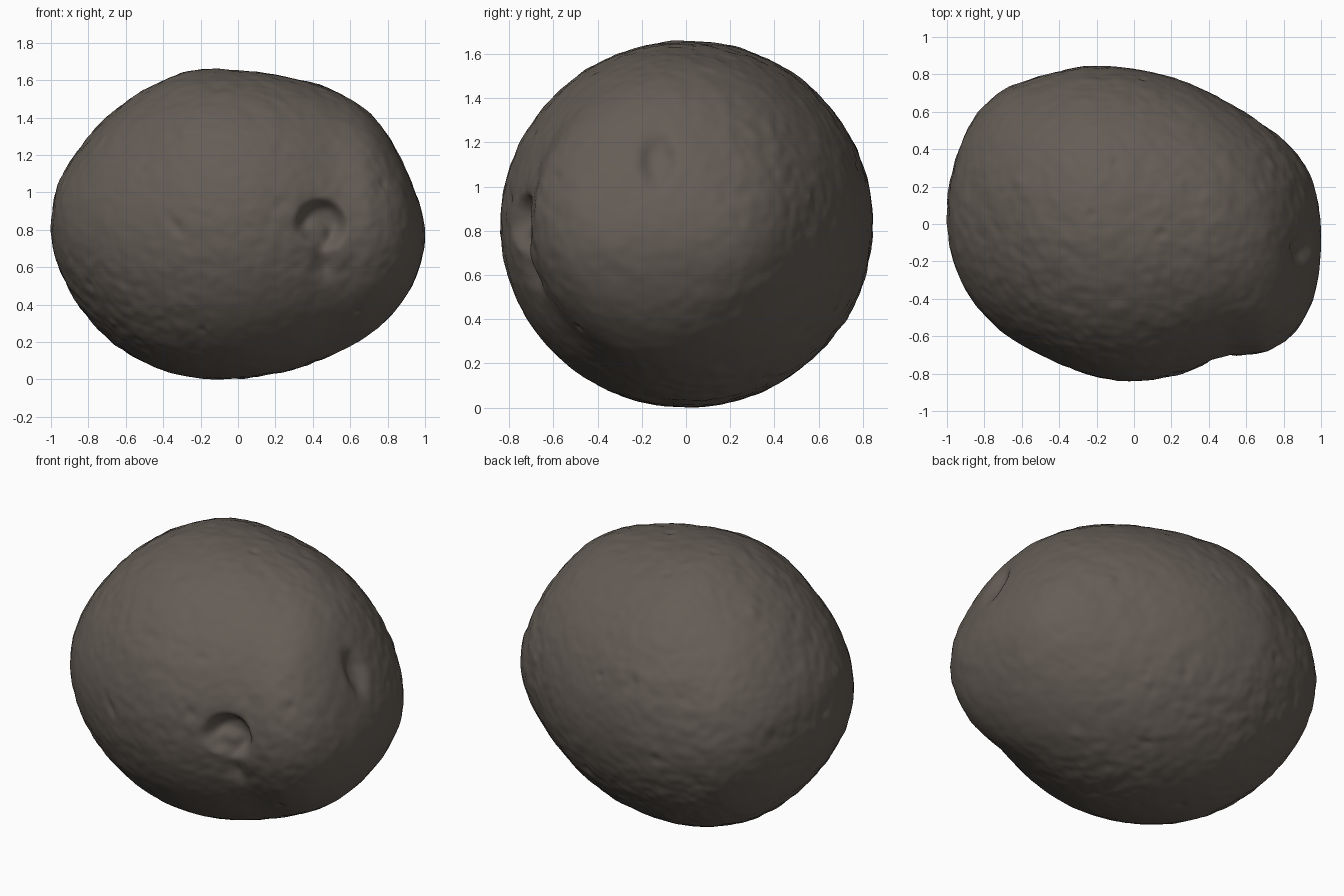
import bpy, bmesh, math, random
from mathutils import Vector, noise

if "Cube" in bpy.data.objects:
    bpy.data.objects.remove(bpy.data.objects["Cube"])

random.seed(4)

# Outline readings at 15 degree stations from the right end to the left end
TOP = [.78, .95, 1.20, 1.42, 1.55, 1.62, 1.655, 1.65, 1.55, 1.40, 1.21, 1.03, .80]
BOTTOM = [.78, .59, .40, .245, .13, .045, .005, .015, .09, .23, .42, .62, .80]
BACK = [-.08, .20, .38, .52, .65, .765, .83, .843, .79, .71, .55, .31, .05]
FRONT = [-.08, -.37, -.57, -.68, -.715, -.80, -.84, -.80, -.70, -.575, -.405, -.20, .05]


def curve(vals, t):
    """Smooth interpolation through evenly spaced outline values."""
    p = [2 * vals[0] - vals[1]] + vals + [2 * vals[-1] - vals[-2]]
    i = min(int(t), len(vals) - 2)
    f = t - i
    a, b, c, d = p[i:i + 4]
    return b + .5 * f * (c - a + f * (2 * a - 5 * b + 4 * c - d + f * (3 * (b - c) + d - a)))


def body_point(s):
    """Map a unit sphere point onto the lumpy tuber."""
    t = math.acos(max(-1, min(1, s.x))) / math.pi * 12
    r = math.hypot(s.y, s.z) or 1
    hi, lo, bk, fr = (curve(v, t) for v in (TOP, BOTTOM, BACK, FRONT))
    return Vector((s.x, (bk + fr) / 2 + (bk - fr) / 2 * s.y / r,
                   (hi + lo) / 2 + (hi - lo) / 2 * s.z / r))


def spot(u, v, ru, rv, power=2):
    """Rounded falloff; a higher power gives a steeper rim."""
    return math.exp(-((u / ru) ** 2 + (v / rv) ** 2) ** (power / 2))


# Small random nicks in the skin
nicks = []
for _ in range(45):
    d = Vector((random.gauss(0, 1), random.gauss(0, 1), random.gauss(0, 1))).normalized()
    nicks.append((body_point(d), random.uniform(.018, .035), random.uniform(-.012, .008)))

bm = bmesh.new()
bmesh.ops.create_icosphere(bm, subdivisions=7, radius=1)
for v in bm.verts:
    s = v.co.copy()
    p = body_point(s)
    out = Vector((s.x, s.y, s.z)).normalized()

    # Rough skin
    rough = .35 + .65 * max(0, min(1, .6 + noise.noise(p * 1.7)))
    h = rough * (.006 * noise.noise(p * 9) + .005 * noise.noise(p * 19))
    for c, rad, dep in nicks:
        q = (p - c).length_squared / (rad * rad)
        if q < 6:
            h += dep * math.exp(-q)
    move = out * h

    # Front eye: crater, raised button and the groove below it
    if s.y < 0:
        x, z = p.x, p.z
        move.y += .085 * spot(x - .44, z - .83, .12, .12, 6)
        move.y -= .035 * spot(x - .405, z - .775, .075, .07, 5)
        move.y += .03 * spot(x - .46, z - .63, .055, .09)
        move.y -= .015 * spot(x - .55, z - .68, .06, .07)
        # Tiny eye on the left
        move.y += .015 * spot(x + .33 + .5 * (z - .82), z - .82, .03, .05)
    # Shallow eye on the right end
    if s.x > 0:
        move.x -= .045 * spot(p.y + .13, p.z - 1.12, .07, .11, 3)
    v.co = p + move

# Stand it on the ground
low = min(v.co.z for v in bm.verts)
for v in bm.verts:
    v.co.z -= low
for f in bm.faces:
    f.smooth = True

mesh = bpy.data.meshes.new("potato")
bm.to_mesh(mesh)
bm.free()
potato = bpy.data.objects.new("potato", mesh)
bpy.context.collection.objects.link(potato)

skin = bpy.data.materials.new("dark brown skin")
skin.diffuse_color = (.13, .11, .093, 1)
skin.use_nodes = True
skin.node_tree.nodes["Principled BSDF"].inputs["Base Color"].default_value = skin.diffuse_color
mesh.materials.append(skin)
